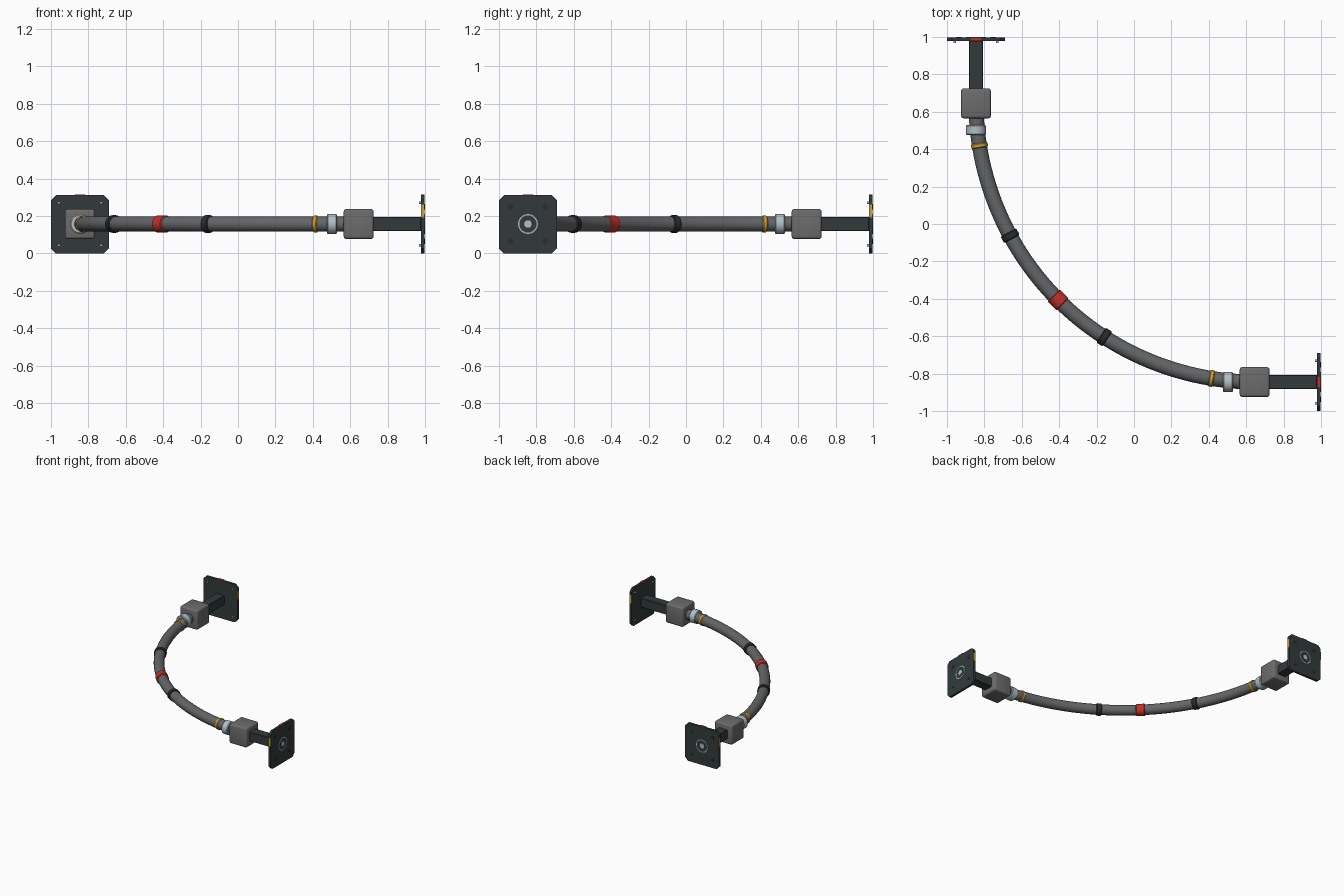
import bpy, bmesh, math
from mathutils import Matrix, Vector

if "Cube" in bpy.data.objects:
    bpy.data.objects.remove(bpy.data.objects["Cube"])

def mat(name, r, g, b):
    m = bpy.data.materials.new(name)
    m.diffuse_color = (r, g, b, 1)
    m.use_nodes = True
    m.node_tree.nodes["Principled BSDF"].inputs["Base Color"].default_value = m.diffuse_color
    return m

HOSE = mat("hose grey", 0.125, 0.13, 0.135)
BOX = mat("housing grey", 0.15, 0.15, 0.155)
DARK = mat("dark steel", 0.032, 0.042, 0.044)
BLACK = mat("black rubber", 0.022, 0.026, 0.028)
LIGHT = mat("pale metal", 0.45, 0.52, 0.56)
RED = mat("red", 0.55, 0.03, 0.022)
YELLOW = mat("yellow", 0.65, 0.36, 0.03)

ZC, OFF = 0.157, -0.845          # axis height, sideways position of each end
C, R = 0.655, 1.5                # arc centre (x = y = C) and radius

def finish(bm, name, material, matrix, smooth=True):
    bmesh.ops.recalc_face_normals(bm, faces=bm.faces)
    me = bpy.data.meshes.new(name)
    bm.to_mesh(me)
    bm.free()
    me.transform(matrix)
    me.materials.append(material)
    ob = bpy.data.objects.new(name, me)
    bpy.context.collection.objects.link(ob)
    if smooth:
        bpy.ops.object.select_all(action='DESELECT')
        ob.select_set(True)
        bpy.context.view_layer.objects.active = ob
        bpy.ops.object.shade_smooth_by_angle(angle=math.radians(35))
    return ob

def box(name, material, matrix, lo, hi, bevel=0, segs=3, x_edges_only=False):
    bm = bmesh.new()
    bmesh.ops.create_cube(bm, size=1)
    for v in bm.verts:
        v.co = Vector([lo[i] + (v.co[i] + 0.5) * (hi[i] - lo[i]) for i in range(3)])
    if bevel:
        edges = [e for e in bm.edges if not x_edges_only
                 or abs(e.verts[0].co.x - e.verts[1].co.x) > 1e-5]
        bmesh.ops.bevel(bm, geom=edges, offset=bevel, segments=segs, profile=0.5, affect='EDGES')
    return finish(bm, name, material, matrix, segs > 1 and bevel > 0)

def lathe(name, material, matrix, profile, y=0, z=0, sides=32, closed=False):
    """Spin (x, radius) points around the local x axis."""
    bm = bmesh.new()
    rings = [[bm.verts.new((x, y + r * math.cos(k * math.tau / sides), z + r * math.sin(k * math.tau / sides)))
              for k in range(sides)] for x, r in profile]
    pairs = list(zip(rings, rings[1:])) + ([(rings[-1], rings[0])] if closed else [])
    for a, b in pairs:
        for k in range(sides):
            j = (k + 1) % sides
            bm.faces.new((a[k], a[j], b[j], b[k]))
    if not closed:
        bm.faces.new(rings[0])
        bm.faces.new(rings[-1])
    return finish(bm, name, material, matrix)

# both ends: local x points outward along the end's axis
ends = {"right": Matrix.Translation((0, OFF, ZC)),
        "back": Matrix.Translation((OFF, 0, ZC)) @ Matrix.Rotation(math.pi / 2, 4, 'Z')}
for side, M in ends.items():
    # mounting plate with chamfered corners, and the square arm
    box(side + "_plate", DARK, M, (0.978, -0.154, -0.157), (0.997, 0.154, 0.154), 0.025, 1, True)
    box(side + "_arm", DARK, M, (0.70, -0.038, -0.038), (0.98, 0.038, 0.038), 0.004, 1)
    # rounded housing, neck and collar
    box(side + "_housing", BOX, M, (0.565, -0.08, -0.08), (0.725, 0.08, 0.08), 0.014, 3)
    lathe(side + "_collar", LIGHT, M,
          [(0.475, 0.047), (0.48, 0.053), (0.525, 0.053), (0.53, 0.047)])
    # centre ring and pin on the outer face
    lathe(side + "_face_ring", LIGHT, M,
          [(0.99, 0.046), (1.0, 0.046), (1.0, 0.053), (0.99, 0.053)], closed=True)
    lathe(side + "_face_pin", LIGHT, M, [(0.99, 0.02), (1.0, 0.02)], sides=24)
    # bolt sockets outside, small bolts inside
    for sy in (-1, 1):
        for sz in (-1, 1):
            lathe(side + "_socket", BLACK, M, [(0.99, 0.014), (0.999, 0.014)],
                  sy * 0.092, sz * 0.092, 16)
            lathe(side + "_bolt", LIGHT, M, [(0.968, 0.007), (0.985, 0.007)],
                  sy * 0.114, sz * 0.114, 12)
        # yellow edge strips
        box(side + "_edge_strip", YELLOW, M, (0.978, sy * 0.1535 - 0.0015, 0.035),
            (0.997, sy * 0.1535 + 0.0015, 0.105))
    # red top marker
    box(side + "_top_marker", RED, M, (0.978, -0.026, 0.152), (0.997, 0.026, 0.159))

# curved hose: rings swept along a quarter arc
def arc_frame(a):
    """Frame on the arc at angle a, local x along the hose."""
    return (Matrix.Translation((C + R * math.cos(a), C + R * math.sin(a), ZC))
            @ Matrix.Rotation(a + math.pi / 2, 4, 'Z'))

bm = bmesh.new()
N, S, rad = 64, 24, 0.04
rings = []
for i in range(N + 1):
    F = arc_frame(math.pi + math.pi / 2 * i / N)
    rings.append([bm.verts.new(F @ Vector((0, rad * math.cos(k * math.tau / S), rad * math.sin(k * math.tau / S))))
                  for k in range(S)])
for a, b in zip(rings, rings[1:]):
    for k in range(S):
        j = (k + 1) % S
        bm.faces.new((a[k], a[j], b[j], b[k]))
bm.faces.new(rings[0])
bm.faces.new(rings[-1])
finish(bm, "hose", HOSE, Matrix.Identity(4))

# bands around the hose, placed by a point near the arc
bands = [("yellow_band", YELLOW, 0.415, -0.822, 0.013, 0.045),
         ("yellow_band", YELLOW, -0.822, 0.42, 0.013, 0.045),
         ("black_clip", BLACK, -0.16, -0.605, 0.02, 0.047),
         ("black_clip", BLACK, -0.663, -0.063, 0.02, 0.047),
         ("red_band", RED, -0.405, -0.405, 0.034, 0.046)]
for name, m, x, y, h, r in bands:
    lathe(name, m, arc_frame(math.atan2(y - C, x - C)),
          [(-h, r - 0.005), (-h + 0.005, r), (h - 0.005, r), (h, r - 0.005)])
